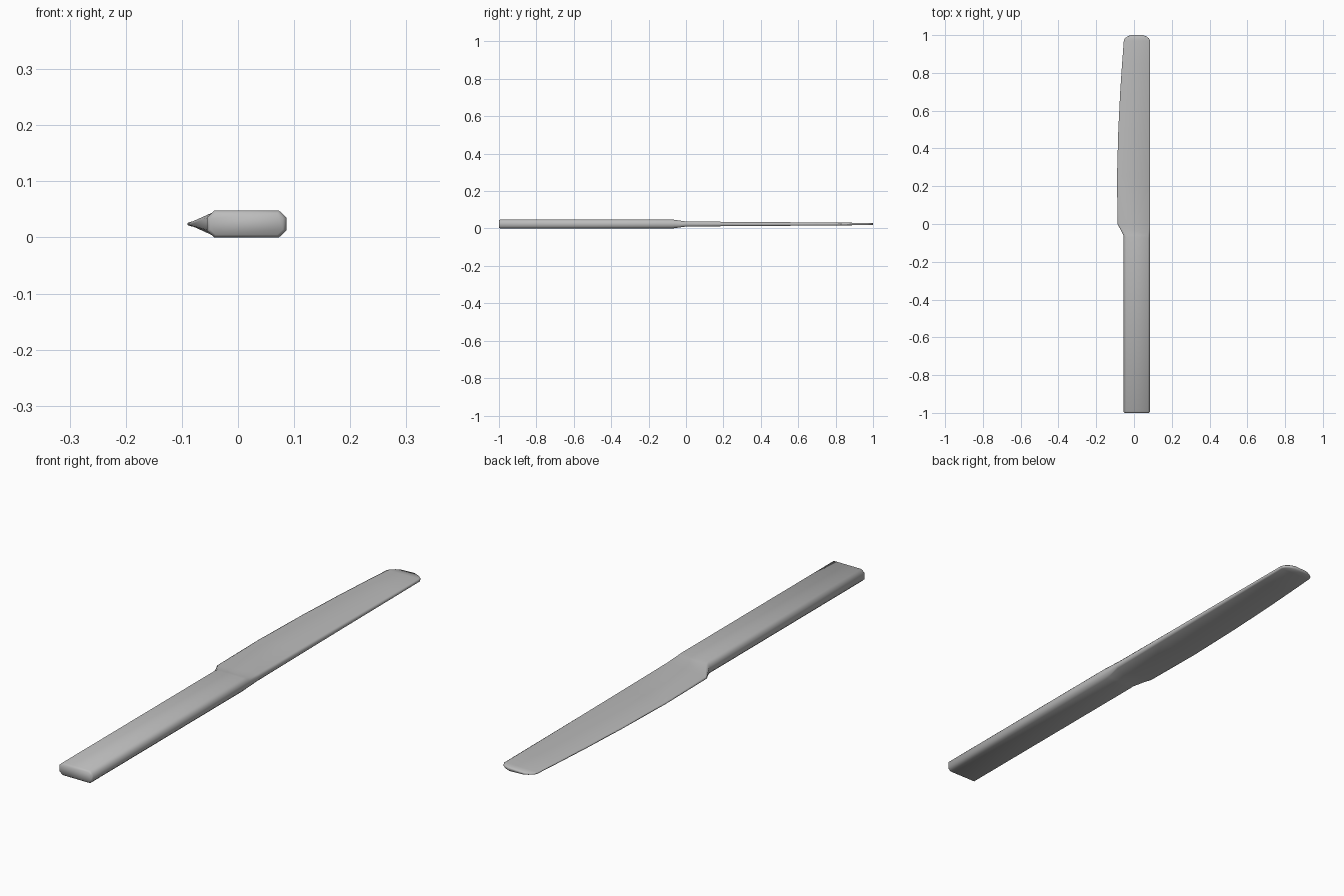
import bpy, bmesh

ZC = 0.024

# Sections along the knife:
# y, left x, right x, half thickness left, half thickness right, chamfer x, chamfer fraction of thickness
SECTIONS = [
    (-1.0, -0.050, 0.080, 0.019, 0.019, 0.010, 0.5),
    (-0.993, -0.055, 0.086, 0.024, 0.024, 0.013, 0.5),
    (-0.075, -0.055, 0.086, 0.024, 0.024, 0.013, 0.5),
    (-0.06, -0.056, 0.086, 0.021, 0.022, 0.012, 0.5),
    (0.0, -0.087, 0.086, 0.004, 0.0135, 0.006, 0.5),
    (0.25, -0.090, 0.086, 0.004, 0.0115, 0.006, 0.5),
    (0.5, -0.083, 0.086, 0.004, 0.0098, 0.006, 0.5),
    (0.7, -0.073, 0.086, 0.004, 0.0083, 0.006, 0.5),
    (0.85, -0.063, 0.086, 0.004, 0.007, 0.006, 0.5),
    (0.97, -0.054, 0.086, 0.004, 0.006, 0.006, 0.5),
    (0.982, -0.049, 0.080, 0.004, 0.006, 0.006, 0.5),
    (0.992, -0.036, 0.068, 0.004, 0.006, 0.006, 0.5),
    (1.0, -0.018, 0.048, 0.004, 0.006, 0.006, 0.5),
]


def ring_points(y, xl, xr, hl, hr, c, f):
    """Chamfered outline, thin at the edge and thick at the spine."""
    top = [(xr, hr * f), (xr - c, hr), (xl + c, hl), (xl, hl * f)]
    pts = top + [(x, -z) for x, z in reversed(top)]
    return [(x, y, ZC + z) for x, z in pts]


def loft(name, sections):
    bm = bmesh.new()
    rings = [[bm.verts.new(p) for p in ring_points(*s)] for s in sections]
    n = len(rings[0])
    for a, b in zip(rings, rings[1:]):
        for i in range(n):
            j = (i + 1) % n
            bm.faces.new((a[i], a[j], b[j], b[i]))
    bm.faces.new(rings[0])
    bm.faces.new(rings[-1][::-1])
    bmesh.ops.recalc_face_normals(bm, faces=bm.faces)
    for f in bm.faces:
        f.smooth = True
    mesh = bpy.data.meshes.new(name)
    bm.to_mesh(mesh)
    bm.free()
    ob = bpy.data.objects.new(name, mesh)
    bpy.context.collection.objects.link(ob)
    return ob


# Handle, shoulder and blade as one continuous body
knife = loft("table_knife", SECTIONS)

# Darker steel grey
steel = bpy.data.materials.new("steel")
steel.diffuse_color = (0.5, 0.5, 0.5, 1)
knife.data.materials.append(steel)
